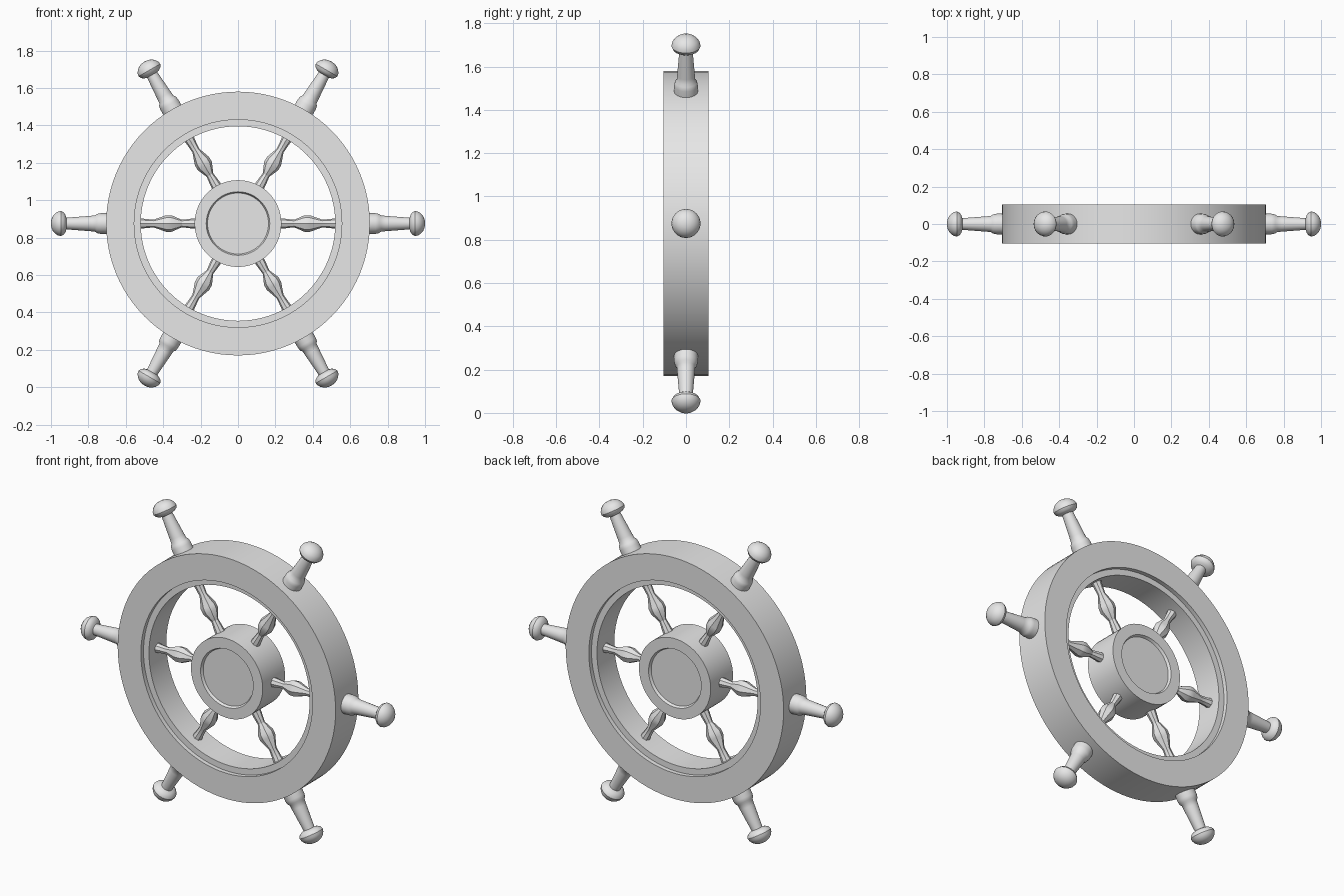
import bpy, bmesh, math
from mathutils import Matrix, Vector

default = bpy.data.objects.get("Cube")
if default:
    bpy.data.objects.remove(default, do_unlink=True)

CENTRE = Vector((0, 0, 0.875))

grey = bpy.data.materials.new("plain grey")
grey.use_nodes = True
grey.diffuse_color = (0.8, 0.8, 0.8, 1)
grey.node_tree.nodes["Principled BSDF"].inputs["Base Color"].default_value = (0.8, 0.8, 0.8, 1)


def lathe(name, profile, sides, closed, turn, angle=30):
    """Spin (radius, height) points about z, then turn the part into place."""
    bm = bmesh.new()
    verts = [bm.verts.new((r, 0, h)) for r, h in profile]
    pairs = list(zip(verts, verts[1:]))
    if closed:
        pairs.append((verts[-1], verts[0]))
    edges = [bm.edges.new(p) for p in pairs]
    bmesh.ops.spin(bm, geom=verts + edges, cent=(0, 0, 0), axis=(0, 0, 1),
                   angle=math.tau, steps=sides, use_merge=True)
    bmesh.ops.remove_doubles(bm, verts=bm.verts, dist=0.0001)
    bmesh.ops.recalc_face_normals(bm, faces=bm.faces)
    bm.transform(Matrix.Translation(CENTRE) @ turn)
    mesh = bpy.data.meshes.new(name)
    bm.to_mesh(mesh)
    bm.free()
    mesh.materials.append(grey)
    obj = bpy.data.objects.new(name, mesh)
    bpy.context.collection.objects.link(obj)
    bpy.ops.object.select_all(action='DESELECT')
    obj.select_set(True)
    bpy.context.view_layer.objects.active = obj
    bpy.ops.object.shade_smooth_by_angle(angle=math.radians(angle))
    return obj


def both_sides(half):
    """Mirror a half profile through the middle plane."""
    return half + [(r, -h) for r, h in reversed(half)]


facing = Matrix.Rotation(math.pi / 2, 4, 'X')

# Rim with a lower lip around its inner edge
lathe("rim", both_sides([(0.52, 0.08), (0.555, 0.08), (0.555, 0.105), (0.705, 0.105)]),
      96, True, facing)

# Hub with a shallow round recess on each face
lathe("hub", both_sides([(0, 0.088), (0.163, 0.088), (0.17, 0.103), (0.232, 0.103)]),
      64, False, facing)

# Six turned spokes, each with a handle outside the rim
spoke = [(0, 0.2), (0.03, 0.2), (0.026, 0.25), (0.02, 0.3), (0.044, 0.355),
         (0.044, 0.385), (0.021, 0.45), (0.024, 0.49), (0.03, 0.54), (0, 0.54)]
handle = [(0, 0.68), (0.055, 0.68), (0.055, 0.735), (0.051, 0.755), (0.043, 0.765),
          (0.041, 0.79), (0.031, 0.918), (0.045, 0.922), (0.06, 0.932), (0.067, 0.947),
          (0.064, 0.962), (0.054, 0.978), (0.038, 0.991), (0.02, 0.998), (0, 1.0)]
for i in range(6):
    turn = Matrix.Rotation(math.tau * i / 6 + math.pi / 2, 4, 'Y')
    lathe(f"spoke_{i + 1}", spoke, 8, False, turn, 25)
    lathe(f"handle_{i + 1}", handle, 32, False, turn, 35)
